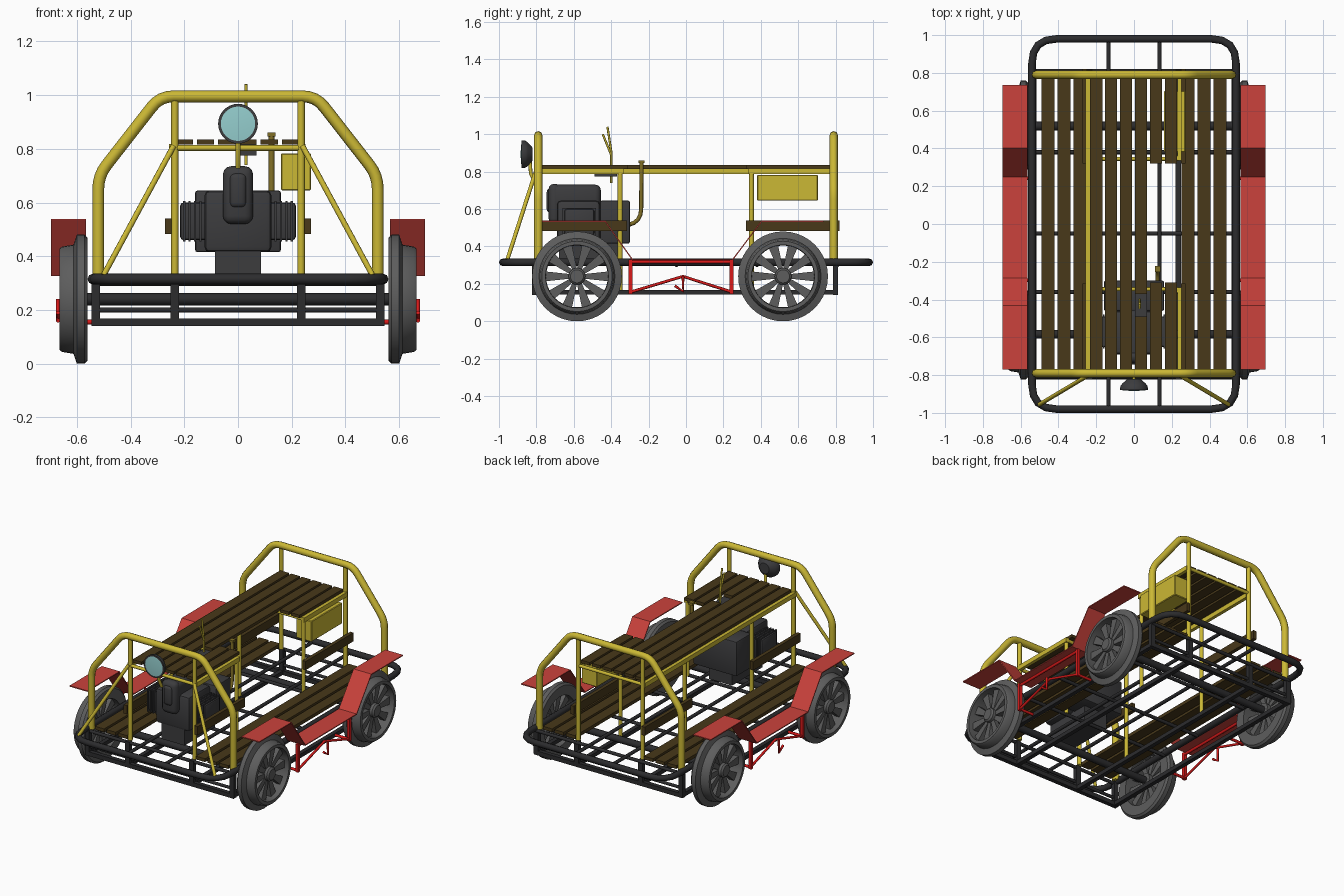
import bpy, bmesh, math
from mathutils import Vector

if "Cube" in bpy.data.objects:
    bpy.data.objects.remove(bpy.data.objects["Cube"])


def mat(name, rgb):
    m = bpy.data.materials.new(name)
    m.diffuse_color = (*rgb, 1)
    m.use_nodes = True
    m.node_tree.nodes["Principled BSDF"].inputs["Base Color"].default_value = m.diffuse_color
    return m


YELLOW = mat("yellow_paint", (0.60, 0.48, 0.035))
OLIVE = mat("olive_metal", (0.22, 0.16, 0.02))
RED = mat("red_sheet", (0.60, 0.055, 0.045))
STEP_RED = mat("red_tube", (0.70, 0.01, 0.01))
WOOD = mat("dark_wood", (0.065, 0.04, 0.01))
DARK = mat("dark_steel", (0.025, 0.025, 0.027))
ENGINE = mat("engine_grey", (0.045, 0.045, 0.048))
TYRE = mat("wheel_grey", (0.11, 0.11, 0.11))
LENS = mat("lens_cyan", (0.30, 0.62, 0.62))


def finish(bm, name, m, smooth=False):
    bmesh.ops.recalc_face_normals(bm, faces=bm.faces)
    me = bpy.data.meshes.new(name)
    bm.to_mesh(me)
    bm.free()
    me.materials.append(m)
    ob = bpy.data.objects.new(name, me)
    bpy.context.collection.objects.link(ob)
    if smooth:
        bpy.ops.object.select_all(action='DESELECT')
        ob.select_set(True)
        bpy.context.view_layer.objects.active = ob
        bpy.ops.object.shade_smooth_by_angle(angle=math.radians(35))
    return ob


def box(name, x, y, z, m, bevel=0, seg=2):
    """Box from (min, max) pairs on each axis."""
    bm = bmesh.new()
    bmesh.ops.create_cube(bm, size=1)
    for v in bm.verts:
        v.co = [(a + b) / 2 + c * (b - a) for (a, b), c in zip((x, y, z), v.co)]
    if bevel:
        bmesh.ops.bevel(bm, geom=bm.edges[:], offset=bevel, segments=seg,
                        profile=0.5, affect='EDGES')
    return finish(bm, name, m, bool(bevel))


def fillet(pts, r, closed=False, n=4):
    """Round the corners of a path."""
    pts = [Vector(p) for p in pts]
    out = []
    for i, p in enumerate(pts):
        if not closed and i in (0, len(pts) - 1):
            out.append(p)
            continue
        a = p + (pts[i - 1] - p).normalized() * r
        b = p + (pts[(i + 1) % len(pts)] - p).normalized() * r
        for k in range(n + 1):
            t = k / n
            out.append(a * (1 - t) ** 2 + p * 2 * t * (1 - t) + b * t * t)
    return out


def tube(name, pts, r, m, closed=False):
    cu = bpy.data.curves.new(name, 'CURVE')
    cu.dimensions = '3D'
    cu.bevel_depth, cu.bevel_resolution, cu.use_fill_caps = r, 2, True
    sp = cu.splines.new('POLY')
    sp.points.add(len(pts) - 1)
    for q, p in zip(sp.points, pts):
        q.co = (*p, 1)
    sp.use_cyclic_u = closed
    cu.materials.append(m)
    ob = bpy.data.objects.new(name, cu)
    bpy.context.collection.objects.link(ob)
    return ob


def lathe(name, profile, centre, axis, m, n=40):
    """Spin (along, radius) points about the x or y axis."""
    bm = bmesh.new()
    rings = []
    for k in range(n):
        c, s = math.cos(2 * math.pi * k / n), math.sin(2 * math.pi * k / n)
        rings.append([bm.verts.new(Vector(centre) + Vector(
            (a, r * c, r * s) if axis == 'x' else (r * c, a, r * s))) for a, r in profile])
    for k in range(n):
        A, B = rings[k], rings[(k + 1) % n]
        for i in range(len(profile)):
            j = (i + 1) % len(profile)
            bm.faces.new((A[i], A[j], B[j], B[i]))
    bmesh.ops.remove_doubles(bm, verts=bm.verts[:], dist=1e-5)
    return finish(bm, name, m, True)


# Base bumper hoop and under frame
tube("base_hoop", fillet([(-.54, -.98, .315), (.54, -.98, .315), (.54, .98, .315), (-.54, .98, .315)],
                         .13, True), .02, DARK, True)
for y in (-.81, -.36, -.05, .38, .81):
    tube("floor_crossbar", [(-.54, y, .30), (.54, y, .30)], .011, DARK)
for x in (-.135, .135):
    tube("floor_long_bar", [(x, -.98, .31), (x, .98, .31)], .011, DARK)
for y in (-.81, .80):
    box("lower_crossbar", (-.545, .545), (y - .014, y + .014), (.14, .168), DARK)
    tube("middle_crossbar", [(-.53, y, .20), (.53, y, .20)], .01, DARK)
    for x in (-.53, -.235, .235, .53):
        box("frame_drop_post", (x - .016, x + .016), (y - .014, y + .014), (.145, .31), DARK)
for x in (-.53, -.235, .235, .53):
    box("lower_side_rail", (x - .014, x + .014), (-.82, .81), (.142, .168), DARK)

# Rail wheels with inner flange, spokes and hub
rim = [(.56, .165), (.56, .228), (.572, .24), (.600, .24), (.612, .203), (.655, .196),
       (.665, .188), (.665, .168)]
hub = [(.572, 0), (.572, .045), (.65, .045), (.66, .035), (.66, 0)]
for y in (-.583, .519):
    tube("axle", [(-.6, y, .24), (.6, y, .24)], .023, DARK)
    for s in (-1, 1):
        lathe("wheel_rim", [(s * a, r) for a, r in rim], (0, y, .24), 'x', TYRE)
        lathe("wheel_hub", [(s * a, r) for a, r in hub], (0, y, .24), 'x', TYRE, 20)
        bm = bmesh.new()
        for k in range(10):
            t = 2 * math.pi * k / 10
            u, w = Vector((0, math.cos(t), math.sin(t))), Vector((0, -math.sin(t), math.cos(t)))
            c = Vector((s * .615, y, .24))
            vs = [bm.verts.new(c + u * r + w * h * side + Vector((dx, 0, 0)))
                  for dx in (-.017, .017)
                  for r, h, side in ((.035, .012, -1), (.035, .012, 1), (.175, .027, 1), (.175, .027, -1))]
            bm.faces.new(vs[:4])
            bm.faces.new(vs[4:])
            for i in range(4):
                j = (i + 1) % 4
                bm.faces.new((vs[i], vs[j], vs[j + 4], vs[i + 4]))
        finish(bm, "wheel_spokes", TYRE)

# Red running boards with raised fenders, and step trusses
fender = [(-.77, .535), (-.433, .535), (-.287, .33), (.25, .33), (.404, .535), (.735, .535)]
for s in (-1, 1):
    bm = bmesh.new()
    rows = [[bm.verts.new((s * x, y, z)) for x in (.565, .695)] for y, z in fender]
    for a, b in zip(rows, rows[1:]):
        bm.faces.new((a[0], a[1], b[1], b[0]))
    ob = finish(bm, "fender", RED)
    md = ob.modifiers.new("thickness", 'SOLIDIFY')
    md.thickness, md.offset = .007, 0
    X = s * .645
    for y in (-.297, .243):
        box("step_post", (X - .01, X + .01), (y - .01, y + .01), (.145, .33), STEP_RED)
        tube("step_arm", [(s * .53, y, .155), (X, y, .155)], .009, STEP_RED)
    tube("step_top_bar", [(X, -.30, .318), (X, .245, .318)], .009, STEP_RED)
    tube("step_brace", [(X, -.29, .158), (X, -.016, .24), (X, .24, .158)], .008, STEP_RED)
    tube("step_pedal", [(s * .67, -.06, .19), (s * .67, -.016, .16), (s * .67, -.016, .24)], .008, STEP_RED)

# Roll hoops, posts and table frame
for y in (-.79, .79):
    tube("roll_hoop", fillet([(-.52, y, .31), (-.52, y, .70), (-.29, y, .995), (.29, y, .995),
                              (.52, y, .70), (.52, y, .31)], .05), .022, YELLOW)
    for s in (-1, 1):
        tube("hoop_post", [(s * .235, y, .31), (s * .235, y, .99)], .014, YELLOW)
for y in (-.79, -.345, .345, .79):
    tube("table_crossbar", [(-.235, y, .803), (.235, y, .803)], .011, YELLOW)
for s in (-1, 1):
    tube("front_stay", [(s * .24, -.80, .81), (s * .50, -.955, .33)], .011, YELLOW)
    for y in (-.352, .35):
        tube("table_post", [(s * .235, y, .155 if s < 0 or y > 0 else .3), (s * .235, y, .81)], .013, YELLOW)
for name, x, a, b in (("left", -.245, -.79, .79), ("rear", .24, .335, .79), ("front", .24, -.79, -.335)):
    box(name + "_table_rail", (x - .011, x + .011), (a, b), (.787, .817), YELLOW)

# Table planks: two right ones only at the ends, one split for the levers
for i in range(6):
    x = -.2 + i * .079
    runs = [(-.77, .775)] if i < 3 else [(-.77, -.49), (-.37, .775)] if i == 3 else [(-.77, -.31), (.32, .775)]
    for a, b in runs:
        box("table_plank", (x - .032, x + .032), (a, b), (.815, .835), WOOD)

# Floor planks and side boards
for s in (-1, 1):
    for x in (.285, .37, .455):
        box("floor_plank", (s * x - .034, s * x + .034), (-.80, .80), (.314, .336), WOOD)
    for a, b in ((-.81, -.315), (.32, .82)):
        x = s * .26
        box("side_board", (x - .012, x + .012), (a, b), (.483, .54), WOOD)

# Engine
box("engine_body", (-.125, .125), (-.69, -.46), (.415, .645), ENGINE, .02)
box("engine_rear_block", (-.16, .16), (-.46, -.30), (.415, .645), ENGINE, .01)
box("engine_base", (-.085, .085), (-.68, -.36), (.315, .43), ENGINE)
box("engine_tank", (-.056, .056), (-.725, -.455), (.60, .73), ENGINE, .03, 3)
box("engine_cowl", (-.056, .056), (-.735, -.67), (.52, .735), ENGINE, .03, 3)
box("engine_cowl_face", (-.032, .032), (-.745, -.70), (.58, .71), ENGINE, .02, 3)
for s in (-1, 1):
    box("engine_cylinder", sorted((s * .11, s * .215)), (-.65, -.49), (.46, .60), ENGINE, .012)
    for k in range(4):
        x = s * (.14 + k * .02)
        box("cooling_fin", (x - .004, x + .004), (-.66, -.48), (.455, .605), ENGINE)

# Exhaust pipe, fuel box and control levers
tube("exhaust_pipe", fillet([(.125, -.33, .51), (.125, -.24, .53), (.125, -.238, .855)], .07), .011, OLIVE)
box("exhaust_cap", (.11, .14), (-.253, -.223), (.845, .86), OLIVE)
box("fuel_box", (.16, .272), (.38, .705), (.645, .783), YELLOW, .004, 1)
box("lever_base", (.005, .068), (-.49, -.37), (.775, .815), ENGINE)
tube("lever_long", [(.03, -.40, .74), (.03, -.40, .91), (.03, -.42, 1.04)], .006, YELLOW)
tube("lever_short", [(.03, -.40, .89), (.03, -.445, 1.0)], .006, YELLOW)

# Headlight on its stem
lathe("headlight_shell", [(-.82, 0), (-.82, .035), (-.845, .062), (-.858, .072), (-.88, .074), (-.88, .064),
                          (-.87, .064), (-.87, 0)], (0, 0, .893), 'y', ENGINE, 32)
lathe("headlight_lens", [(-.872, 0), (-.872, .066), (-.880, .064), (-.885, 0)], (0, 0, .893), 'y', LENS, 32)
tube("headlight_stem", [(0, -.80, .73), (0, -.83, .79), (0, -.835, .86)], .010, YELLOW)
